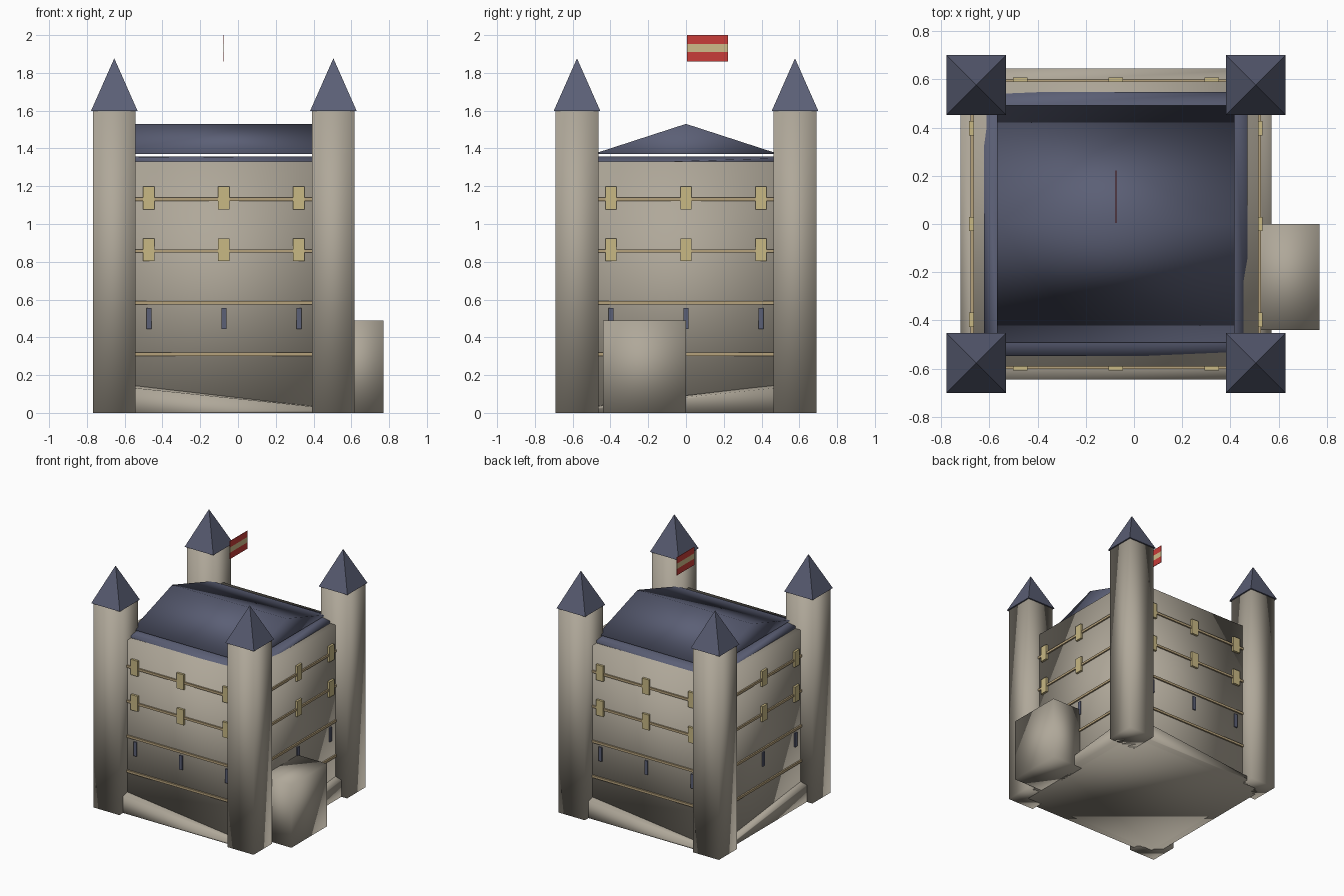
import bpy, bmesh, math
from mathutils import Vector, Matrix

if "Cube" in bpy.data.objects:
    bpy.data.objects.remove(bpy.data.objects["Cube"])

CX = -0.075          # keep centre on x


def material(name, rgb):
    m = bpy.data.materials.new(name)
    m.diffuse_color = (*rgb, 1)
    m.use_nodes = True
    m.node_tree.nodes["Principled BSDF"].inputs["Base Color"].default_value = m.diffuse_color
    return m


STONE = material("stone", (0.43, 0.39, 0.32))
SLATE = material("slate", (0.105, 0.115, 0.18))
TRIM = material("trim", (0.47, 0.36, 0.2))
PANE = material("window_pane", (0.58, 0.48, 0.23))
RED = material("flag_red", (0.58, 0.045, 0.04))
CREAM = material("flag_cream", (0.62, 0.50, 0.25))


def finish(name, bm, mats, smooth=False):
    bmesh.ops.recalc_face_normals(bm, faces=bm.faces)
    for f in bm.faces:
        f.smooth = smooth
    me = bpy.data.meshes.new(name)
    bm.to_mesh(me)
    bm.free()
    for m in mats:
        me.materials.append(m)
    ob = bpy.data.objects.new(name, me)
    bpy.context.collection.objects.link(ob)
    return ob


def loft(name, centre, rings, mat, smooth=False):
    """Stack square rings (half size, z or four corner z values)."""
    bm = bmesh.new()
    loops = []
    for h, z in rings:
        zs = z if isinstance(z, tuple) else (z,) * 4
        loops.append([bm.verts.new((centre[0] + sx * h, centre[1] + sy * h, zs[i]))
                      for i, (sx, sy) in enumerate(((-1, -1), (1, -1), (1, 1), (-1, 1)))])
    for a, b in zip(loops, loops[1:]):
        for i in range(4):
            j = (i + 1) % 4
            bm.faces.new((a[i], a[j], b[j], b[i]))
    bm.faces.new(loops[0][::-1])
    bm.faces.new(loops[-1])
    bmesh.ops.remove_doubles(bm, verts=bm.verts, dist=1e-5)
    return finish(name, bm, [mat], smooth)


def add_box(bm, lo, hi, rot=None):
    lo, hi = Vector(lo), Vector(hi)
    m = Matrix.Translation((lo + hi) / 2) @ Matrix.Diagonal((*(hi - lo), 1))
    if rot is not None:
        m = rot @ m
    bmesh.ops.create_cube(bm, size=1, matrix=m)


# keep walls and the plinth, whose top runs up and down between the corners
loft("keep_wall", (CX, 0), [(0.592, 0.0), (0.592, 1.33)], STONE, True)
loft("plinth", (CX, 0), [(0.645, 0.0), (0.645, (0.15, 0.015, 0.15, 0.015)),
                         (0.58, (0.16, 0.025, 0.16, 0.025))], STONE, True)

# corner towers with pyramid roofs
for fx, x in (("left", -0.655), ("right", 0.505)):
    for fy, y in (("front", -0.577), ("back", 0.577)):
        loft(f"tower_{fy}_{fx}", (x, y), [(0.113, 0.0), (0.113, 1.6)], STONE, True)
        bm = bmesh.new()
        bmesh.ops.create_cone(bm, cap_ends=True, segments=4, radius1=0.124 * math.sqrt(2),
                              radius2=0, depth=0.28,
                              matrix=Matrix.Translation((x, y, 1.737)) @ Matrix.Rotation(math.pi / 4, 4, 'Z'))
        finish(f"tower_roof_{fy}_{fx}", bm, [SLATE])

# roof skirt, dipping into the wall top at two opposite corners
loft("roof_skirt", (CX, 0), [(0.545, 1.31), (0.547, (1.35, 1.318, 1.35, 1.325)),
                             (0.49, 1.358)], SLATE, True)

# gable roof, ridge along x
bm = bmesh.new()
ends = [[bm.verts.new((CX + s * 0.493, y, z)) for y, z in ((-0.493, 1.37), (0.493, 1.37), (0, 1.53))]
        for s in (-1, 1)]
a, b = ends
bm.faces.new(a)
bm.faces.new(b)
for i in range(3):
    j = (i + 1) % 3
    bm.faces.new((a[i], a[j], b[j], b[i]))
finish("gable_roof", bm, [SLATE], True)

# side porch
bm = bmesh.new()
add_box(bm, (0.50, -0.44, 0.0), (0.77, 0.0, 0.49))
finish("porch", bm, [STONE], True)

# string courses, windows and arrow slits on all four sides
courses, windows, slits = bmesh.new(), bmesh.new(), bmesh.new()
for k in range(4):
    rot = Matrix.Translation((CX, 0, 0)) @ Matrix.Rotation(k * math.pi / 2, 4, 'Z')
    for z in (0.31, 0.583, 0.857, 1.13):
        add_box(courses, (-0.5, -0.603, z - 0.009), (0.5, -0.58, z + 0.009), rot)
    for x in (-0.397, 0, 0.397):
        for z in (0.863, 1.138):
            add_box(windows, (x - 0.03, -0.609, z - 0.06), (x + 0.03, -0.585, z + 0.06), rot)
        add_box(slits, (x - 0.013, -0.6, 0.445), (x + 0.013, -0.585, 0.555), rot)
finish("string_courses", courses, [TRIM])
finish("windows", windows, [PANE])
finish("arrow_slits", slits, [SLATE])

# striped flag
bm = bmesh.new()
for z0, z1 in ((1.86, 1.91), (1.91, 1.952), (1.952, 2.0)):
    add_box(bm, (CX - 0.002, 0.005, z0), (CX + 0.002, 0.222, z1))
flag = finish("flag", bm, [RED, CREAM])
for p in flag.data.polygons:
    zs = [flag.data.vertices[v].co.z for v in p.vertices]
    p.material_index = 1 if min(zs) > 1.90 and max(zs) < 1.96 else 0
